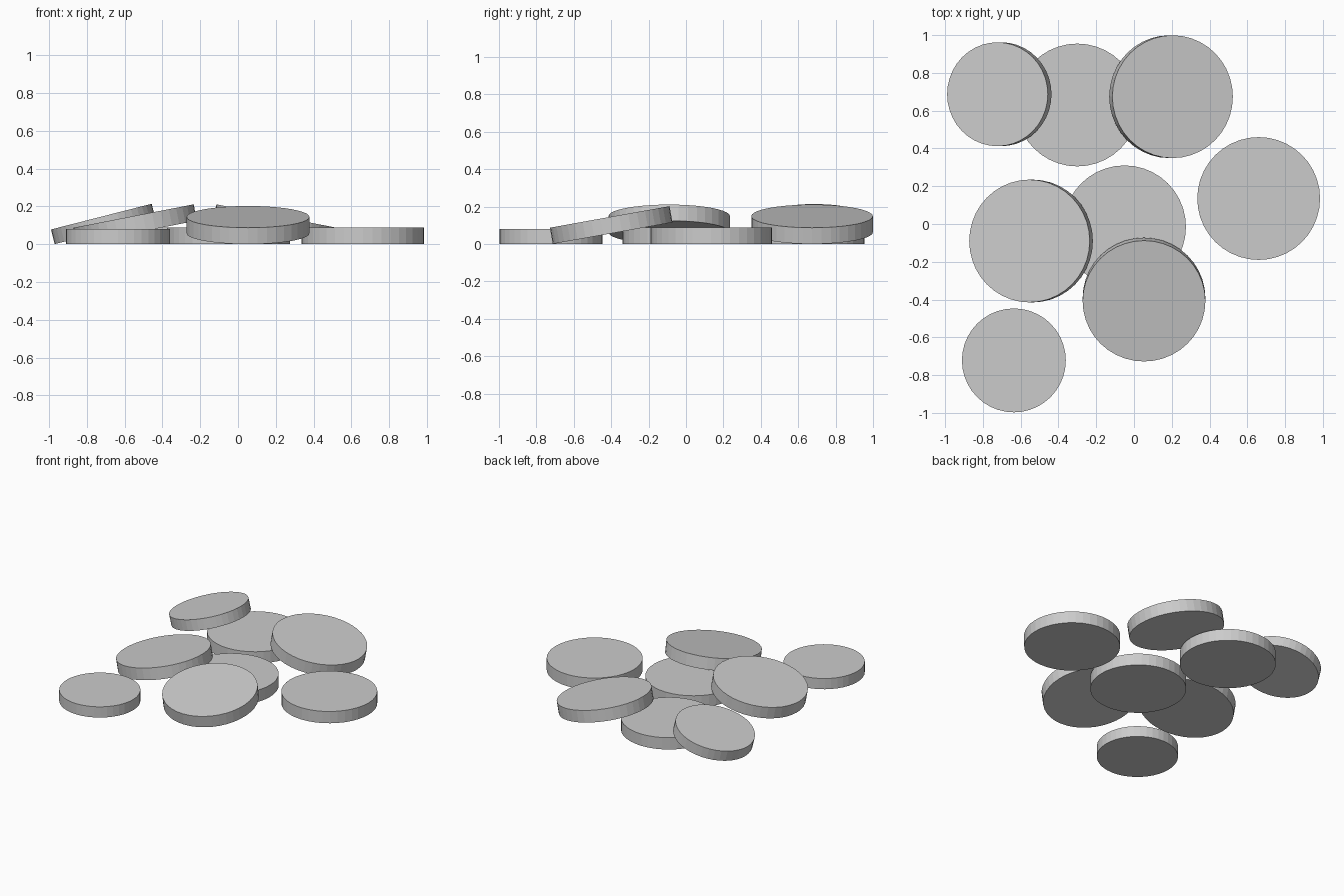
import bpy
from math import radians

if "Cube" in bpy.data.objects:
    bpy.data.objects.remove(bpy.data.objects["Cube"])

BIG = (0.325, 0.088)     # radius, thickness
SMALL = (0.275, 0.08)


def disc(name, size, x, y, tilt_x=0.0, tilt_y=0.0):
    """Flat-sided disc, tilted and then lifted so its lowest edge rests on z = 0."""
    r, t = size
    bpy.ops.mesh.primitive_cylinder_add(
        vertices=40, radius=r, depth=t, location=(x, y, 0),
        rotation=(radians(tilt_x), radians(tilt_y), 0))
    ob = bpy.context.object
    ob.name = name
    bpy.context.view_layer.update()
    ob.location.z = -min((ob.matrix_world @ v.co).z for v in ob.data.vertices)
    return ob


# Discs lying flat on the ground
disc("flat_disc_back", BIG, -0.30, 0.63)
disc("flat_disc_middle", BIG, -0.05, -0.015)
disc("flat_disc_right", BIG, 0.66, 0.135)
disc("flat_small_disc", SMALL, -0.636, -0.722)

# Discs leaning on their flat neighbours
disc("leaning_small_disc", SMALL, -0.713, 0.687, tilt_y=-14.3)
disc("leaning_disc_left", BIG, -0.545, -0.09, tilt_y=-11)
disc("leaning_disc_back", BIG, 0.196, 0.674, tilt_y=11)
disc("leaning_disc_front", BIG, 0.053, -0.40, tilt_x=10.2)
